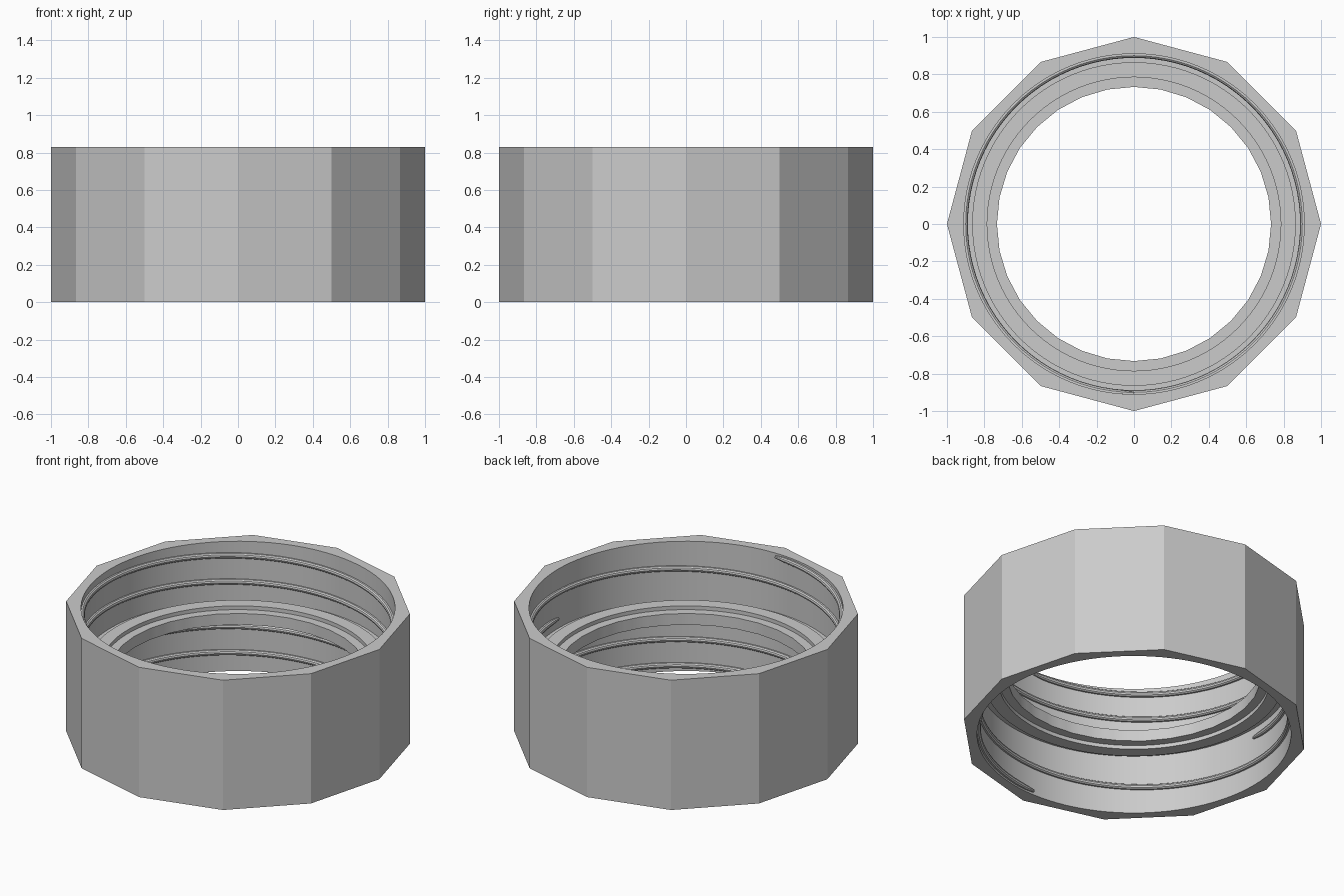
import bpy
import bmesh
from math import cos, sin, pi, radians
from mathutils import Vector

HEIGHT = 0.83
MID = HEIGHT / 2
BORE = 0.91
SEGMENTS = 96

cube = bpy.data.objects.get("Cube")
if cube:
    bpy.data.objects.remove(cube, do_unlink=True)

grey = bpy.data.materials.new("light grey plastic")
grey.use_nodes = True
colour = (0.6, 0.6, 0.6, 1)
grey.diffuse_color = colour
grey.node_tree.nodes["Principled BSDF"].inputs["Base Color"].default_value = colour


def make_object(name, bm):
    bmesh.ops.recalc_face_normals(bm, faces=bm.faces)
    mesh = bpy.data.meshes.new(name)
    bm.to_mesh(mesh)
    bm.free()
    mesh.materials.append(grey)
    obj = bpy.data.objects.new(name, mesh)
    bpy.context.collection.objects.link(obj)
    bpy.ops.object.select_all(action='DESELECT')
    obj.select_set(True)
    bpy.context.view_layer.objects.active = obj
    bpy.ops.object.shade_smooth_by_angle(angle=radians(25))
    return obj


def polygon_radius(radius, sides, angle):
    """Distance to the edge of a regular polygon at an angle."""
    if not sides:
        return radius
    step = 2 * pi / sides
    return radius * cos(step / 2) / cos(angle % step - step / 2)


def bridge(bm, a, b):
    for i in range(len(a)):
        j = (i + 1) % len(a)
        bm.faces.new((a[i], a[j], b[j], b[i]))


# Coupling body: faceted outside, two round bores and a dividing flange
# with a raised sealing ring on each side; profile is (radius, offset, sides)
upper = [(1, MID, 12), (BORE, MID, 0), (BORE, 0.036, 0), (0.865, 0.036, 0),
         (0.865, 0.06, 0), (0.785, 0.06, 0), (0.785, 0.036, 0), (0.733, 0.036, 32)]
profile = upper + [(r, -h, n) for r, h, n in reversed(upper)]

bm = bmesh.new()
rings = []
for radius, offset, sides in profile:
    ring = []
    for i in range(SEGMENTS):
        a = 2 * pi * i / SEGMENTS
        # Nudge keeps polygon corners stable under rounding
        r = polygon_radius(radius, sides, a + 1e-9)
        ring.append(bm.verts.new((r * cos(a), r * sin(a), MID + offset)))
    rings.append(ring)
for k, ring in enumerate(rings):
    bridge(bm, ring, rings[(k + 1) % len(rings)])
make_object("coupling_body", bm)


# Internal threads: round ribs that wind inwards from each mouth
def thread(name, flip):
    bm = bmesh.new()
    steps, sides, rib, pitch, turns = 168, 10, 0.017, 0.167, 1.75
    first = previous = None
    for i in range(steps + 1):
        t = i / steps
        a = -pi / 2 - 2 * pi * turns * t
        z = HEIGHT - 0.022 - pitch * turns * t
        # Rounded ends
        end = min(i, steps - i)
        size = rib * (0.55, 0.9, 1)[min(end, 2)]
        ring = []
        for k in range(sides):
            b = 2 * pi * k / sides
            r = 0.905 + size * cos(b)
            p = Vector((r * cos(a), r * sin(a), z + size * sin(b)))
            if flip:
                p = Vector((-p.x, p.y, HEIGHT - p.z))
            ring.append(bm.verts.new(p))
        if previous:
            bridge(bm, previous, ring)
        first = first or ring
        previous = ring
    bm.faces.new(first)
    bm.faces.new(previous)
    make_object(name, bm)


thread("upper_thread", False)
thread("lower_thread", True)
